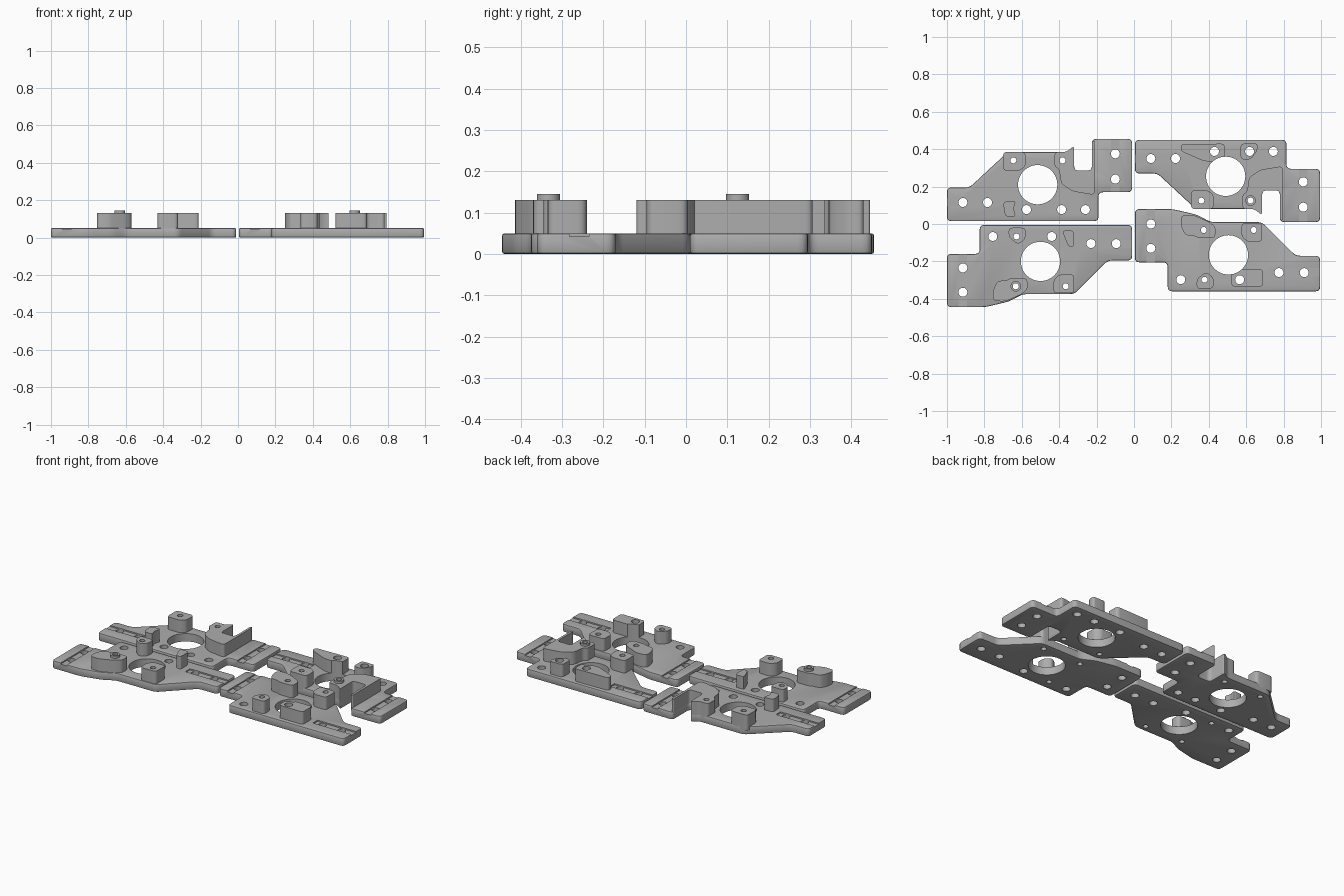
import bpy, bmesh, math
from mathutils import Vector, Matrix

if "Cube" in bpy.data.objects:
    bpy.data.objects.remove(bpy.data.objects["Cube"])

grey = bpy.data.materials.new("plain_grey")
grey.use_nodes = True
grey.diffuse_color = (0.42, 0.42, 0.42, 1)
grey.node_tree.nodes["Principled BSDF"].inputs["Base Color"].default_value = grey.diffuse_color

TOP, BOSS = 0.05, 0.13


def rounded(points, radius, steps=4):
    """Replace each corner with a short curve."""
    out = []
    pts = [Vector(p) for p in points]
    for i, p in enumerate(pts):
        a, b = pts[i - 1] - p, pts[(i + 1) % len(pts)] - p
        r = min(radius, 0.4 * a.length, 0.4 * b.length)
        s, e = p + a.normalized() * r, p + b.normalized() * r
        for k in range(steps + 1):
            t = k / steps
            out.append(s * (1 - t) ** 2 + p * 2 * t * (1 - t) + e * t * t)
    return out


def make_object(name, bm):
    bmesh.ops.recalc_face_normals(bm, faces=bm.faces)
    mesh = bpy.data.meshes.new(name)
    bm.to_mesh(mesh)
    bm.free()
    mesh.materials.append(grey)
    obj = bpy.data.objects.new(name, mesh)
    bpy.context.collection.objects.link(obj)
    return obj


def prism(name, points, z0, z1, radius):
    bm = bmesh.new()
    face = bm.faces.new([bm.verts.new((p.x, p.y, z0)) for p in rounded(points, radius)])
    top = bmesh.ops.extrude_face_region(bm, geom=[face])["geom"]
    bmesh.ops.translate(bm, vec=(0, 0, z1 - z0),
                        verts=[v for v in top if isinstance(v, bmesh.types.BMVert)])
    return make_object(name, bm)


def add_cylinder(bm, x, y, r, z0, z1, sides=24):
    bmesh.ops.create_cone(bm, cap_ends=True, segments=sides, radius1=r, radius2=r,
                          depth=z1 - z0, matrix=Matrix.Translation((x, y, (z0 + z1) / 2)))


def add_box(bm, x0, x1, y0, y1, z0, z1):
    m = Matrix.Translation(((x0 + x1) / 2, (y0 + y1) / 2, (z0 + z1) / 2))
    bmesh.ops.create_cube(bm, size=1, matrix=m @ Matrix.Diagonal((x1 - x0, y1 - y0, z1 - z0, 1)))


def finish(obj, cutter, chamfer=0):
    """Chamfer the rims, cut the holes and apply."""
    if chamfer:
        bev = obj.modifiers.new("chamfer", "BEVEL")
        bev.width, bev.segments = chamfer, 2
        bev.limit_method, bev.angle_limit = "ANGLE", math.radians(70)
    cut = obj.modifiers.new("holes", "BOOLEAN")
    cut.operation, cut.solver, cut.object = "DIFFERENCE", "EXACT", cutter
    cut.use_self = True
    graph = bpy.context.evaluated_depsgraph_get()
    mesh = bpy.data.meshes.new_from_object(obj.evaluated_get(graph))
    obj.modifiers.clear()
    obj.data = mesh
    bpy.ops.object.select_all(action="DESELECT")
    obj.select_set(True)
    bpy.context.view_layer.objects.active = obj
    bpy.ops.object.shade_smooth_by_angle(angle=math.radians(35))


def rect(x0, x1, y0, y1):
    return [(x0, y0), (x1, y0), (x1, y1), (x0, y1)]


def build(name, spec, bosses, pin=None, mirror=None):
    """One mounting plate; mirror gives the y-flipped twin shifted along x."""
    def place(p):
        return (p[0] + 1.005, mirror - p[1]) if mirror is not None else p

    # hole and groove cutter
    bm = bmesh.new()
    add_cylinder(bm, *place(spec["bore"]), 0.105, -0.1, 0.3, 48)
    for radius, key in ((0.024, "bolts"), (0.016, "screws")):
        for p in spec[key]:
            add_cylinder(bm, *place(p), radius, -0.1, 0.3)
    for x0, x1, y0, y1 in spec["grooves"]:
        a, b = place((x0, y0)), place((x1, y1))
        add_box(bm, a[0], b[0], min(a[1], b[1]), max(a[1], b[1]), 0.042, 0.07)
    cutter = make_object(name + "_cutter", bm)
    cutter.hide_render = True

    # plate and raised bosses
    plate = prism(name, [place(p) for p in spec["outline"]], 0, TOP, 0.025)
    finish(plate, cutter, 0.006)
    for i, pts in enumerate(bosses):
        boss = prism(f"{name}_boss_{i + 1}", [place(p) for p in pts], 0.03, BOSS, 0.022)
        finish(boss, cutter)

    # locating collar
    if pin:
        bm = bmesh.new()
        add_cylinder(bm, *place(pin), 0.028, BOSS - 0.01, 0.145)
        finish(make_object(name + "_collar", bm), cutter)
    bpy.data.objects.remove(cutter)


# slotted plate
slotted = {
    "outline": [(-1, .015), (-.19, .015), (-.19, .17), (-.01, .17), (-.01, .455), (-.225, .455),
                (-.225, .285), (-.32, .285), (-.32, .42), (-.36, .385), (-.675, .385),
                (-.88, .195), (-1, .195)],
    "bore": (-.515, .21),
    "bolts": [(-.575, .077), (-.387, .077), (-.26, .077), (-.915, .115), (-.783, .115),
              (-.1, .375), (-.1, .24)],
    "screws": [(-.645, .34), (-.382, .34)],
    "grooves": [(-1.02, -.73, .093, .138), (-.122, -.078, .15, .48)],
}
slot_block = [(-.4, .29), (-.39, .215), (-.33, .175), (-.21, .155), (-.21, .445), (-.225, .445),
              (-.225, .285), (-.32, .285), (-.32, .42), (-.36, .385), (-.425, .385), (-.425, .31)]
corner_post = [(-.7, .385), (-.58, .385), (-.58, .31), (-.61, .285), (-.7, .285)]
crescent_a = [(-.7, .12), (-.63, .125), (-.645, .08), (-.63, .04), (-.69, .04)]
long_post = [(-.755, .04), (-.52, .035), (-.52, .13), (-.63, .13), (-.755, .075)]
wedge_a = [(-.435, .035), (-.345, .035), (-.345, .07), (-.38, .12), (-.435, .12)]

# stepped plate
stepped = {
    "outline": [(-.825, -.005), (-.01, -.005), (-.01, -.195), (-.14, -.195), (-.32, -.375),
                (-.595, -.375), (-.67, -.415), (-.8, -.445), (-1, -.445), (-1, -.16), (-.825, -.16)],
    "bore": (-.5, -.2),
    "bolts": [(-.755, -.067), (-.44, -.067), (-.23, -.105), (-.095, -.105),
              (-.915, -.235), (-.915, -.365)],
    "screws": [(-.628, -.067), (-.365, -.333), (-.632, -.333)],
    "grooves": [(-.28, .02, -.13, -.083), (-.937, -.892, -.47, -.14)],
}
step_block = [(-.755, -.355), (-.73, -.305), (-.68, -.3), (-.66, -.29), (-.57, -.29),
              (-.57, -.35), (-.6, -.375), (-.69, -.415), (-.755, -.41)]
square_post = [(-.43, -.37), (-.32, -.37), (-.32, -.27), (-.4, -.27), (-.43, -.3)]
wedge_b = [(-.67, -.02), (-.58, -.02), (-.58, -.08), (-.62, -.11), (-.67, -.07)]
crescent_b = [(-.385, -.035), (-.32, -.035), (-.32, -.12), (-.35, -.12), (-.365, -.085)]
wide_post = rect(-.485, -.315, -.125, -.03)

build("back_right_plate", slotted, [slot_block, corner_post, crescent_a])
build("back_left_plate", slotted, [slot_block, corner_post, long_post, wedge_a],
      pin=(-.382, .34), mirror=.465)
build("front_right_plate", stepped, [step_block, square_post, wedge_b, crescent_b],
      pin=(-.632, -.333))
build("front_left_plate", stepped, [step_block, square_post, wedge_b, wide_post], mirror=-.365)
